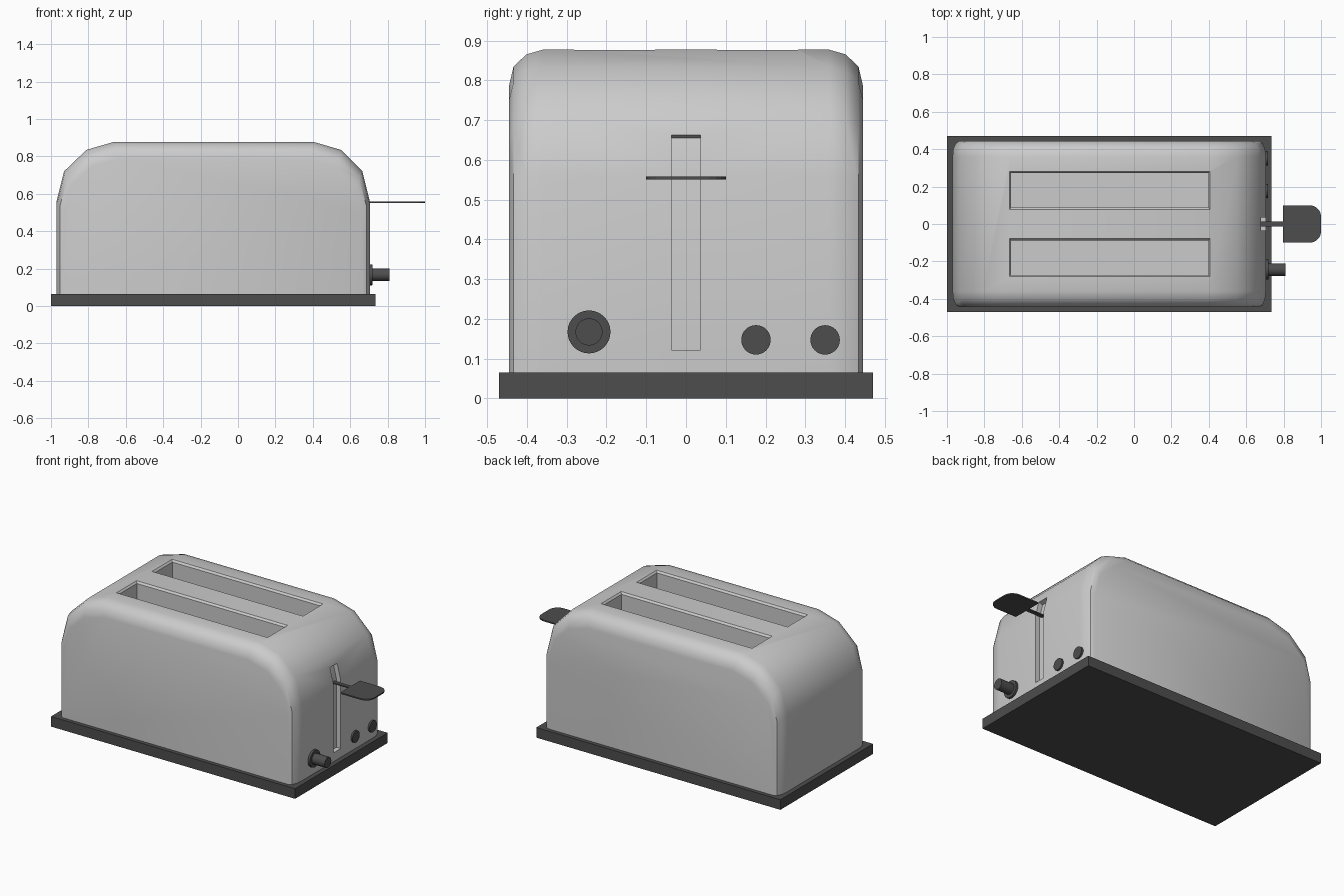
import bpy, bmesh, math
from mathutils import Matrix

if "Cube" in bpy.data.objects:
    bpy.data.objects.remove(bpy.data.objects["Cube"])

dark = bpy.data.materials.new("dark_plastic")
dark.diffuse_color = (0.075, 0.075, 0.075, 1)
dark.use_nodes = True
dark.node_tree.nodes["Principled BSDF"].inputs["Base Color"].default_value = dark.diffuse_color


def finish(name, bm, mat=None):
    bmesh.ops.recalc_face_normals(bm, faces=bm.faces)
    me = bpy.data.meshes.new(name)
    bm.to_mesh(me)
    bm.free()
    ob = bpy.data.objects.new(name, me)
    bpy.context.collection.objects.link(ob)
    if mat:
        me.materials.append(mat)
    return ob


def loft(name, rings, mat=None):
    """Skin a list of equal-length closed rings and cap both ends."""
    bm = bmesh.new()
    vs = [[bm.verts.new(p) for p in r] for r in rings]
    n = len(rings[0])
    for a, b in zip(vs, vs[1:]):
        for i in range(n):
            j = (i + 1) % n
            bm.faces.new((a[i], a[j], b[j], b[i]))
    bm.faces.new(vs[0])
    bm.faces.new(vs[-1])
    return finish(name, bm, mat)


def rect(x0, x1, y0, y1, z):
    return [(x0, y0, z), (x1, y0, z), (x1, y1, z), (x0, y1, z)]


def box(name, x0, x1, y0, y1, z0, z1, mat=None):
    return loft(name, [rect(x0, x1, y0, y1, z) for z in (z0, z1)], mat)


def smooth(ob, angle):
    bpy.ops.object.select_all(action='DESELECT')
    ob.select_set(True)
    bpy.context.view_layer.objects.active = ob
    bpy.ops.object.shade_smooth_by_angle(angle=math.radians(angle))


def disc(name, x0, x1, y, z, r):
    bm = bmesh.new()
    m = Matrix.Translation(((x0 + x1) / 2, y, z)) @ Matrix.Rotation(math.pi / 2, 4, 'Y')
    bmesh.ops.create_cone(bm, cap_ends=True, segments=32, radius1=r, radius2=r,
                          depth=x1 - x0, matrix=m)
    smooth(finish(name, bm, dark), 40)


# base plate
box("base", -1.0, 0.735, -0.47, 0.47, 0, 0.065, dark)

# body: arched side profile, shrinking towards both side faces
profile = [(-0.97, 0.065), (-0.97, 0.56), (-0.93, 0.72), (-0.81, 0.835), (-0.665, 0.877),
           (0.405, 0.877), (0.55, 0.835), (0.665, 0.72), (0.705, 0.56), (0.705, 0.065)]
XC, HALF = -0.1325, 0.8375
half = [(0.36, 0, 0), (0.402, 0.004, 0.012), (0.434, 0.018, 0.043), (0.445, 0.04, 0.09)]
sections = [(-y, a, b) for y, a, b in reversed(half)] + half
body = loft("body", [[(XC + (x - XC) * (1 - dx / HALF), y,
                       0.065 + (z - 0.065) * (1 - dz / 0.812))
                      for x, z in profile] for y, dx, dz in sections])

# bread slots with a chamfered rim, and the lever slot
cutters = []
for s in (-1, 1):
    levels = [(0.2, 0.01), (0.865, 0.01), (0.877, 0), (0.95, 0)]
    cutters.append(loft("bread_slot_cutter", [
        rect(-0.667 + i, 0.407 - i, s * 0.18 - 0.102 + i, s * 0.18 + 0.102 - i, z)
        for z, i in levels]))
slot = [(0.675, 0.122), (0.675, 0.56), (0.651, 0.655), (0.75, 0.681), (0.75, 0.122)]
cutters.append(loft("lever_slot_cutter", [[(x, y, z) for x, z in slot] for y in (-0.036, 0.036)]))
for c in cutters:
    mod = body.modifiers.new("cut", 'BOOLEAN')
    mod.object = c
    mod.solver = 'EXACT'
    bpy.context.view_layer.objects.active = body
    bpy.ops.object.modifier_apply(modifier=mod.name)
    bpy.data.objects.remove(c)
smooth(body, 38)

# lever stem and rounded paddle
box("lever_stem", 0.65, 0.81, -0.013, 0.013, 0.551, 0.558, dark)
outline = [(0.797, 0.1)]
for cy, start in ((0.04, 90), (-0.04, 0)):
    for k in range(6):
        a = math.radians(start - k * 18)
        outline.append((0.94 + 0.06 * math.cos(a), cy + 0.06 * math.sin(a)))
outline.append((0.797, -0.1))
loft("lever_paddle", [[(x, y, z) for x, y in outline] for z in (0.55, 0.558)], dark)

# browning knob and two buttons
disc("knob_collar", 0.70, 0.719, -0.244, 0.167, 0.054)
disc("knob", 0.71, 0.81, -0.244, 0.167, 0.034)
for y in (0.176, 0.35):
    disc("button", 0.70, 0.716, y, 0.147, 0.037)
